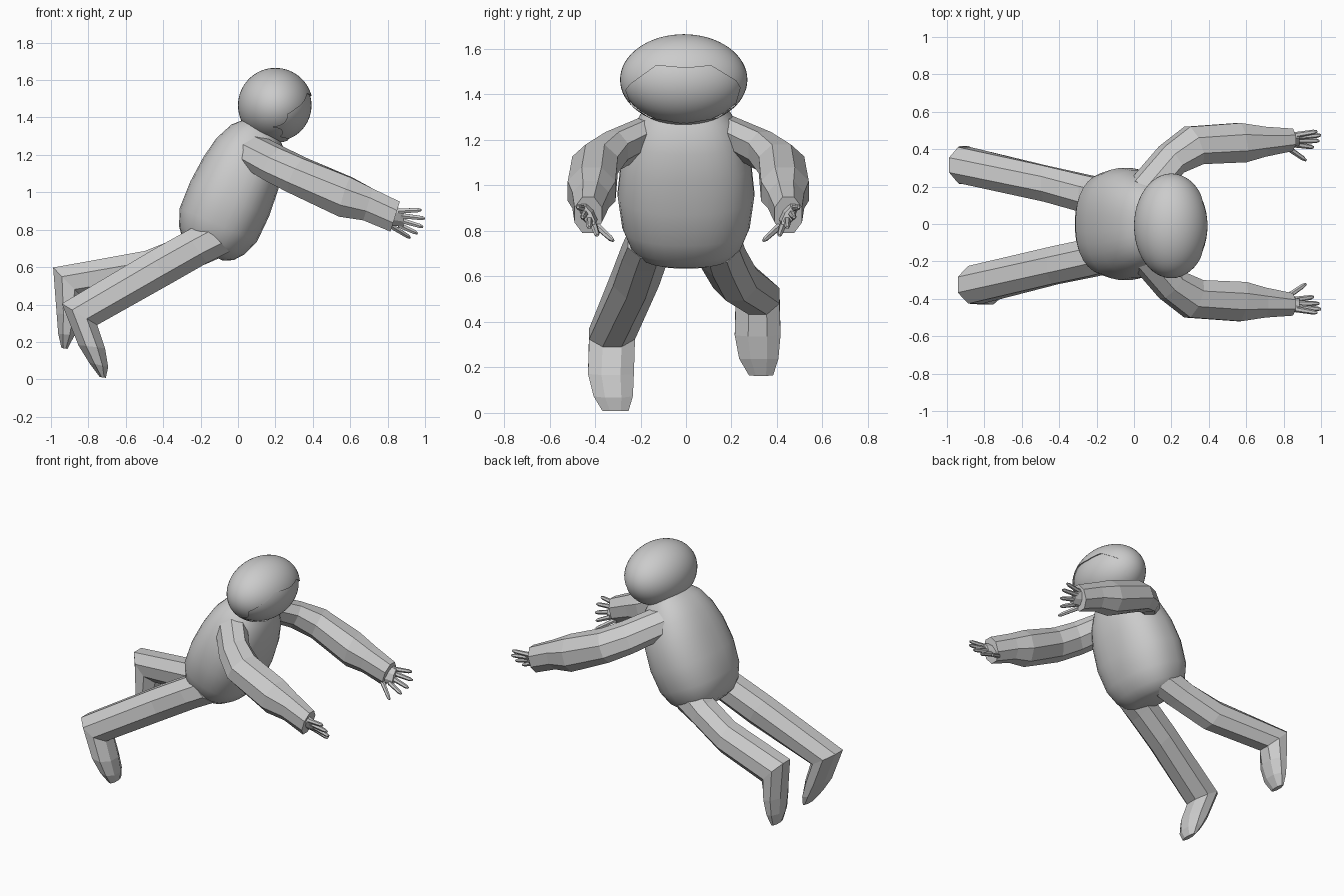
import bpy, bmesh, math
from mathutils import Vector

if "Cube" in bpy.data.objects:
    bpy.data.objects.remove(bpy.data.objects["Cube"])


def finish(name, bm, smooth=False):
    bmesh.ops.recalc_face_normals(bm, faces=bm.faces)
    me = bpy.data.meshes.new(name)
    bm.to_mesh(me)
    bm.free()
    ob = bpy.data.objects.new(name, me)
    bpy.context.collection.objects.link(ob)
    if smooth:
        bpy.ops.object.select_all(action='DESELECT')
        ob.select_set(True)
        bpy.context.view_layer.objects.active = ob
        bpy.ops.object.shade_smooth_by_angle(angle=math.radians(40))
    return ob


def loft(bm, rings, n=8, power=2.0):
    """Skin rings of (centre, half-height vector, half-width vector)."""
    loops = []
    k = 1 / math.cos(math.pi / n)
    for c, up, side in rings:
        c, up, side = Vector(c), Vector(up), Vector(side)
        loop = []
        for i in range(n):
            a = 2 * math.pi * (i + 0.5) / n
            ca, sa = math.cos(a), math.sin(a)
            e = 2 / power
            u = math.copysign(abs(ca) ** e, ca) * k
            s = math.copysign(abs(sa) ** e, sa) * k
            loop.append(bm.verts.new(c + up * u + side * s))
        loops.append(loop)
    for a, b in zip(loops, loops[1:]):
        for i in range(n):
            j = (i + 1) % n
            bm.faces.new((a[i], a[j], b[j], b[i]))
    bm.faces.new(loops[0])
    bm.faces.new(loops[-1][::-1])


def stick(bm, a, b, r0, r1):
    a, b = Vector(a), Vector(b)
    d = (b - a).normalized()
    up = d.cross(Vector((0, 1, 0))).normalized()
    side = d.cross(up)
    m = a.lerp(b, 0.85)
    loft(bm, [(a, up * r0, side * r0), (m, up * r1, side * r1),
              (b, up * r1 * 0.5, side * r1 * 0.5)], 6)


def ellipsoid(bm, centre, radii):
    g = bmesh.ops.create_uvsphere(bm, u_segments=48, v_segments=32, radius=1)
    for v in g['verts']:
        v.co = Vector([c + r * p for c, r, p in zip(centre, radii, v.co)])


# Torso: smooth barrel leaning forward (distance along axis, half-depth, half-width)
bm = bmesh.new()
profile = [(-0.115, 0.10, 0.15), (-0.09, 0.15, 0.20), (-0.04, 0.19, 0.245),
           (0.05, 0.225, 0.28), (0.20, 0.23, 0.30), (0.35, 0.218, 0.285),
           (0.47, 0.195, 0.25), (0.57, 0.15, 0.20), (0.62, 0.10, 0.15)]
loft(bm, [((-0.125 + 0.4 * t, 0, 0.78 + 0.917 * t), (0.917 * d, 0, -0.4 * d), (0, w, 0))
          for t, d, w in profile], 32, 2.4)
finish("torso", bm, True)

# Hood with a face opening, and the face inside it
HEAD = (0.2, -0.01, 1.465)
bm = bmesh.new()
ellipsoid(bm, HEAD, (0.2, 0.28, 0.2))
hood = finish("hood", bm)
bm = bmesh.new()
outline = [(-0.265, 1.42), (-0.245, 1.445), (-0.13, 1.528), (0, 1.516), (0.11, 1.527),
           (0.22, 1.46), (0.238, 1.43), (0.215, 1.35), (0.14, 1.298), (-0.01, 1.272),
           (-0.16, 1.298), (-0.24, 1.35)]
cap = bm.faces.new([bm.verts.new((0.19, y, z)) for y, z in outline])
ext = bmesh.ops.extrude_face_region(bm, geom=[cap])
for v in ext['geom']:
    if isinstance(v, bmesh.types.BMVert):
        v.co.x = 0.6
cutter = finish("face_cutter", bm)
cutter.hide_render = True
cutter.hide_set(True)
mod = hood.modifiers.new("opening", 'BOOLEAN')
mod.operation = 'DIFFERENCE'
mod.solver = 'EXACT'
mod.object = cutter
bpy.ops.object.select_all(action='DESELECT')
hood.select_set(True)
bpy.context.view_layer.objects.active = hood
bpy.ops.object.modifier_apply(modifier=mod.name)
bpy.data.objects.remove(cutter)
bpy.ops.object.shade_smooth_by_angle(angle=math.radians(40))
bm = bmesh.new()
ellipsoid(bm, HEAD, (0.193, 0.271, 0.193))
finish("face", bm, True)

# Arms and hands: centre, half-height (x, z), half-width (x, y)
arm = [((0.05, 0.17, 1.235), (0.04, 0.075), (-0.06, 0.06)),
       ((0.20, 0.345, 1.15), (0.04, 0.085), (-0.05, 0.07)),
       ((0.32, 0.42, 1.09), (0.04, 0.09), (-0.035, 0.10)),
       ((0.575, 0.435, 0.975), (0.03, 0.105), (-0.015, 0.105)),
       ((0.695, 0.44, 0.935), (0.025, 0.085), (0, 0.08)),
       ((0.84, 0.45, 0.87), (0.025, 0.08), (0, 0.06))]
fingers = [((0.86, 0.475, 0.90), (0.98, 0.495, 0.905)), ((0.87, 0.465, 0.875), (1.0, 0.475, 0.86)),
           ((0.87, 0.445, 0.85), (0.99, 0.445, 0.815)), ((0.86, 0.425, 0.825), (0.96, 0.41, 0.78)),
           ((0.81, 0.415, 0.825), (0.92, 0.34, 0.757))]
for side, s in (("left", 1), ("right", -1)):
    def f(p):  # mirror a point across the body
        return (p[0], 0.01 + s * (p[1] - 0.01), p[2])
    bm = bmesh.new()
    loft(bm, [(f(c), (u[0], 0, u[1]), (w[0], s * w[1], 0)) for c, u, w in arm])
    finish(side + "_arm", bm)
    bm = bmesh.new()
    loft(bm, [(f((0.80, 0.45, 0.88)), (0.01, s * 0.02, 0.055), (0, s * 0.04, 0)),
              (f((0.885, 0.45, 0.862)), (0, s * 0.02, 0.045), (0, s * 0.022, 0))])
    for a, b in fingers:
        stick(bm, f(a), f(b), 0.014, 0.011)
    finish(side + "_hand", bm)

# Legs with pointed feet: upper edge (x, z), lower edge (x, z), y centre, half-width
legs = {
    "right_leg": [(-0.20, 0.84, -0.04, 0.68, -0.16, 0.10), (-0.29, 0.79, -0.16, 0.62, -0.18, 0.105),
                  (-0.47, 0.69, -0.37, 0.50, -0.22, 0.105), (-0.95, 0.405, -0.745, 0.29, -0.325, 0.105),
                  (-0.86, 0.18, -0.705, 0.17, -0.33, 0.105), (-0.80, 0.085, -0.69, 0.07, -0.32, 0.09),
                  (-0.74, 0.008, -0.705, 0.012, -0.31, 0.06)],
    "left_leg": [(-0.20, 0.84, -0.06, 0.66, 0.14, 0.10), (-0.30, 0.77, -0.20, 0.60, 0.16, 0.105),
                 (-0.50, 0.69, -0.44, 0.49, 0.215, 0.10), (-0.995, 0.60, -0.82, 0.43, 0.315, 0.10),
                 (-0.975, 0.35, -0.84, 0.34, 0.315, 0.105), (-0.965, 0.24, -0.87, 0.24, 0.32, 0.09),
                 (-0.945, 0.163, -0.91, 0.167, 0.33, 0.055)]}
for name, rows in legs.items():
    bm = bmesh.new()
    loft(bm, [(((ax + bx) / 2, y, (az + bz) / 2),
               ((ax - bx) / 2 * 0.924, 0, (az - bz) / 2 * 0.924 + 0.004), (0, w * 0.96, 0))
              for ax, az, bx, bz, y, w in rows])
    finish(name, bm)
